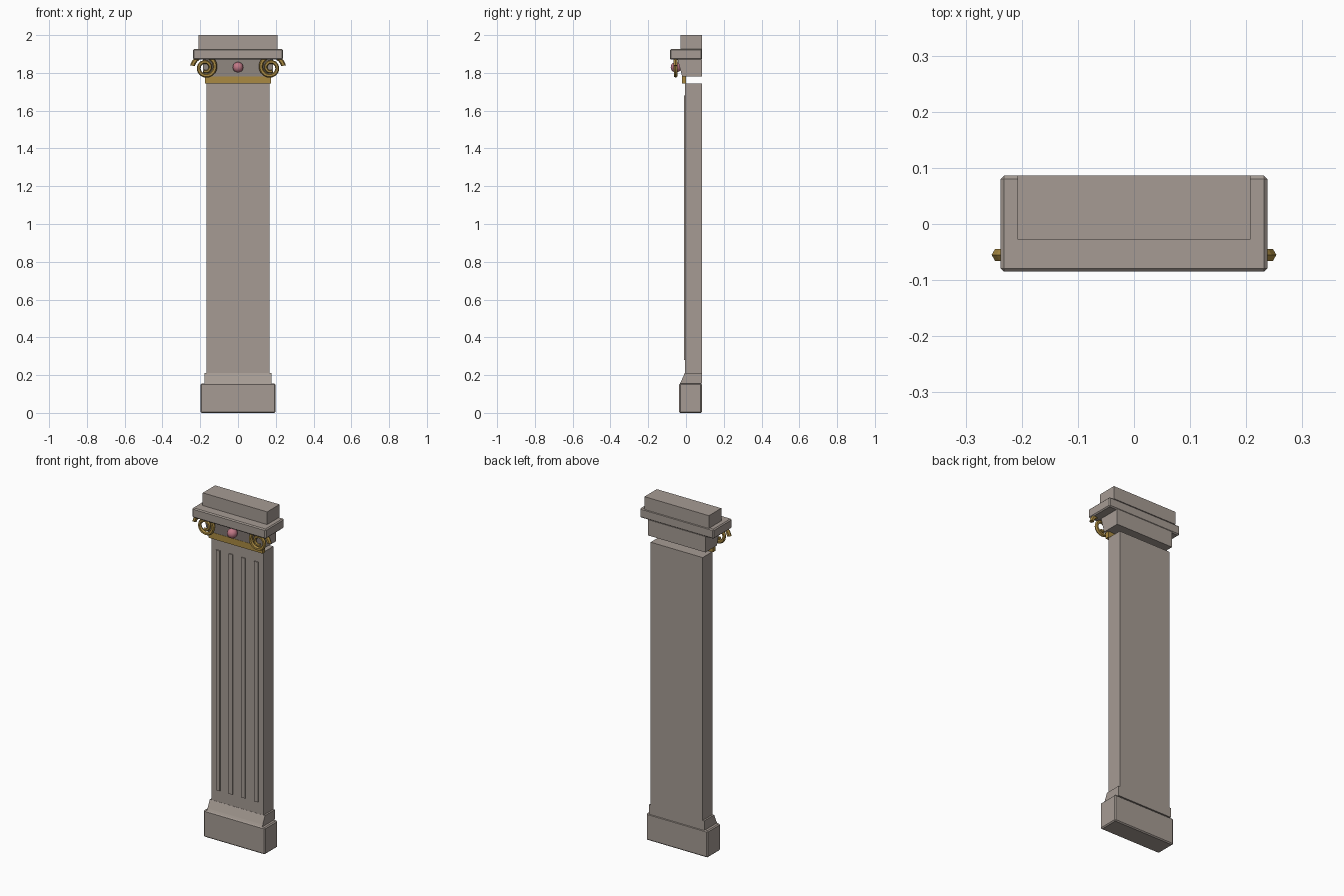
import bpy, bmesh, math

if "Cube" in bpy.data.objects:
    bpy.data.objects.remove(bpy.data.objects["Cube"])


def material(name, rgb):
    m = bpy.data.materials.new(name)
    m.diffuse_color = (*rgb, 1)
    m.use_nodes = True
    m.node_tree.nodes["Principled BSDF"].inputs["Base Color"].default_value = m.diffuse_color
    return m


STONE = material("warm grey stone", (0.38, 0.33, 0.295))
GOLD = material("old gold", (0.40, 0.255, 0.055))
PINK = material("rose pink", (0.53, 0.19, 0.24))
BACK = 0.086


def finish(name, bm, mat):
    bmesh.ops.recalc_face_normals(bm, faces=bm.faces)
    me = bpy.data.meshes.new(name)
    bm.to_mesh(me)
    bm.free()
    me.materials.append(mat)
    ob = bpy.data.objects.new(name, me)
    bpy.context.collection.objects.link(ob)
    return ob


def extrude_x(name, profile, half, mat, cx=0.0, bevel=0.0):
    """Extrude a (y, z) profile along x."""
    bm = bmesh.new()
    face = bm.faces.new([bm.verts.new((cx - half, y, z)) for y, z in profile])
    ext = bmesh.ops.extrude_face_region(bm, geom=[face])["geom"]
    bmesh.ops.translate(bm, vec=(2 * half, 0, 0),
                        verts=[g for g in ext if isinstance(g, bmesh.types.BMVert)])
    if bevel:
        bmesh.ops.recalc_face_normals(bm, faces=bm.faces)
        bmesh.ops.bevel(bm, geom=bm.edges[:], offset=bevel, segments=1,
                        affect='EDGES', profile=0.5)
    return finish(name, bm, mat)


def box(name, half, y0, y1, z0, z1, mat=STONE, cx=0.0, bevel=0.0):
    return extrude_x(name, [(y0, z0), (y1, z0), (y1, z1), (y0, z1)], half, mat, cx, bevel)


# base
box("plinth", 0.198, -0.036, 0.084, 0, 0.156, bevel=0.006)
extrude_x("base_moulding", [(BACK, 0.156), (-0.032, 0.156), (-0.026, 0.167),
                            (-0.008, 0.208), (-0.006, 0.212), (BACK, 0.212)], 0.178, STONE)

# shaft with four thin raised strips
box("shaft", 0.168, -0.005, BACK, 0.21, 1.745)
for i in range(4):
    box(f"shaft_strip_{i + 1}", 0.0125, -0.011, 0.0, 0.28, 1.68, cx=-0.123 + 0.082 * i)

# capital
box("gold_collar", 0.174, -0.022, 0.0, 1.745, 1.782, GOLD)
extrude_x("capital_block", [(BACK, 1.78), (-0.02, 1.78), (-0.045, 1.872), (BACK, 1.872)],
          0.186, STONE)
box("abacus", 0.238, -0.085, BACK, 1.87, 1.926, bevel=0.006)
box("top_block", 0.208, -0.028, BACK, 1.925, 2.0)

# mirrored spiral scrolls: a hexagonal tube swept along a shrinking spiral
for side, label in ((-1, "left"), (1, "right")):
    bm = bmesh.new()
    rings, steps, sides = [], 40, 6
    for k in range(steps + 1):
        t = k / steps * 3.6 * math.pi
        a = math.radians(172) - t
        r = 0.07 * math.exp(-0.11 * t)
        tube = 0.0125 - 0.004 * k / steps
        ring = []
        for j in range(sides):
            b = 2 * math.pi * j / sides
            rr = r + tube * math.cos(b)
            ring.append(bm.verts.new((-side * (0.172 * -1 + rr * math.cos(a)),
                                      -0.055 + tube * math.sin(b),
                                      1.828 + rr * math.sin(a))))
        rings.append(ring)
    for p, q in zip(rings, rings[1:]):
        for j in range(sides):
            n = (j + 1) % sides
            bm.faces.new((p[j], p[n], q[n], q[j]))
    bm.faces.new(rings[0])
    bm.faces.new(rings[-1])
    finish(f"{label}_scroll", bm, GOLD)

# central rosette ball
bm = bmesh.new()
bmesh.ops.create_uvsphere(bm, u_segments=16, v_segments=10, radius=0.028)
bmesh.ops.translate(bm, verts=bm.verts, vec=(0, -0.053, 1.83))
for f in bm.faces:
    f.smooth = True
finish("rosette_ball", bm, PINK)
